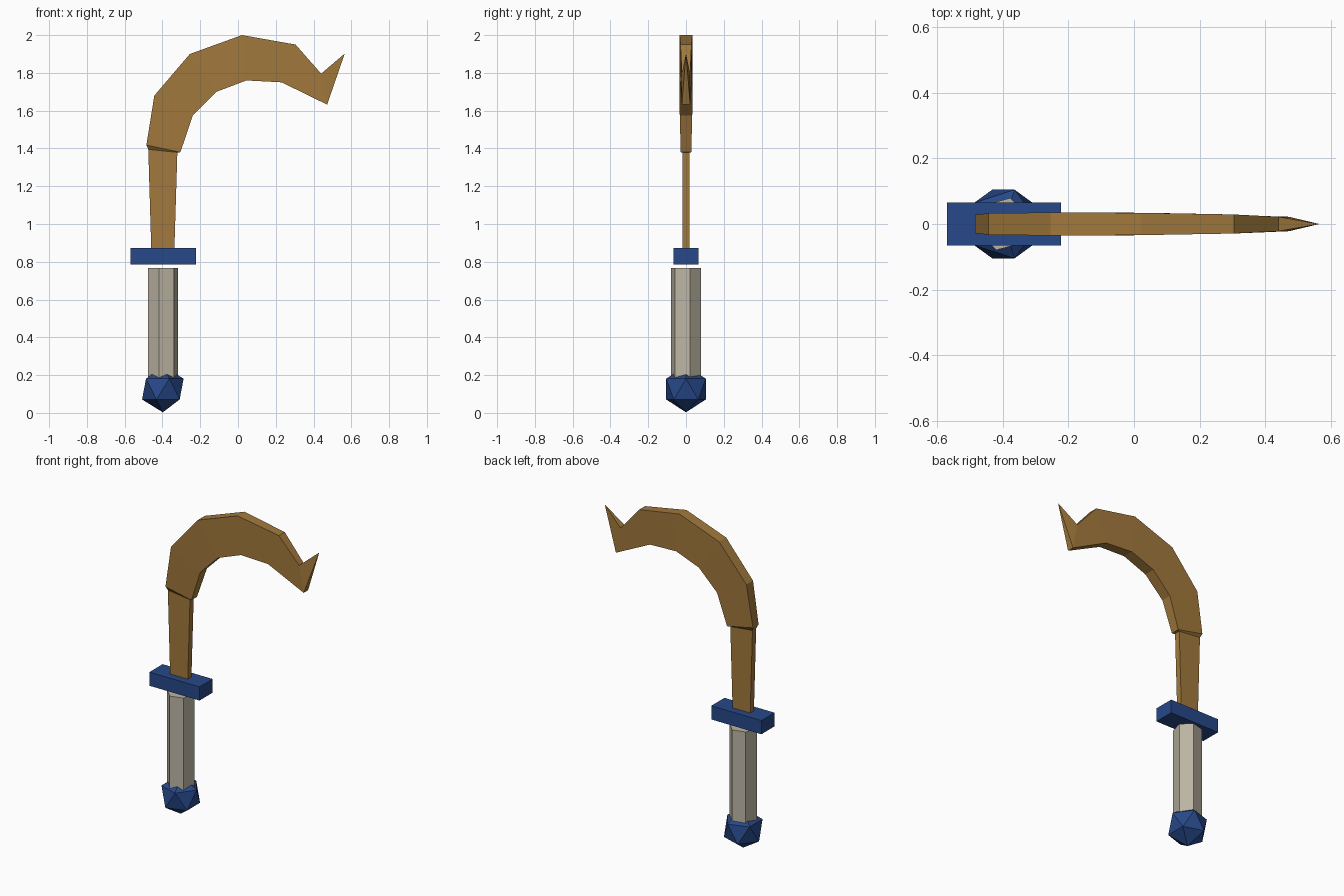
import bpy, bmesh
from mathutils import Matrix, Vector
from math import radians

cube = bpy.data.objects.get("Cube")
if cube:
    bpy.data.objects.remove(cube, do_unlink=True)


def material(name, rgb):
    m = bpy.data.materials.new(name)
    m.use_nodes = True
    m.diffuse_color = (*rgb, 1)
    m.node_tree.nodes["Principled BSDF"].inputs["Base Color"].default_value = (*rgb, 1)
    return m


bronze = material("bronze", (0.36, 0.19, 0.045))
blue = material("deep blue", (0.02, 0.065, 0.25))
grey = material("warm grey", (0.50, 0.46, 0.365))
AXIS = -0.398  # x of the grip's centre line


def finish(name, bm, mat):
    bmesh.ops.recalc_face_normals(bm, faces=bm.faces)
    mesh = bpy.data.meshes.new(name)
    bm.to_mesh(mesh)
    bm.free()
    mesh.materials.append(mat)
    obj = bpy.data.objects.new(name, mesh)
    bpy.context.collection.objects.link(obj)
    return obj


# Pommel: icosahedron around the foot of the grip
bm = bmesh.new()
bmesh.ops.create_icosphere(bm, subdivisions=1, radius=0.123,
                           matrix=Matrix.Translation((AXIS, 0, 0.126)))
finish("pommel", bm, blue)

# Grip: slightly turned hexagonal prism
bm = bmesh.new()
bmesh.ops.create_cone(bm, cap_ends=True, segments=6, radius1=0.082, radius2=0.082, depth=0.64,
                      matrix=Matrix.Translation((AXIS, 0, 0.447)) @ Matrix.Rotation(radians(15), 4, "Z"))
grip = finish("grip", bm, grey)
# Align the first corner to 15 degrees whatever the primitive's start angle
corner = max(grip.data.vertices, key=lambda v: v.co.x).co - Vector((AXIS, 0, 0))
if corner.y < 0:
    for v in grip.data.vertices:
        v.co.y = -v.co.y

# Guard: flat crossbar
bm = bmesh.new()
bmesh.ops.create_cube(bm, size=1, matrix=Matrix.Translation((-0.396, 0, 0.829))
                      @ Matrix.Diagonal((0.348, 0.13, 0.086, 1)))
finish("guard", bm, blue)

# Blade: cross-sections (outer xz, inner xz, half thickness) joined up to a point
sections = [
    ((-0.459, 0.86), (-0.337, 0.86), 0.0185),
    ((-0.475, 1.395), (-0.321, 1.379), 0.0185),
    ((-0.485, 1.418), (-0.305, 1.38), 0.028),
    ((-0.443, 1.68), (-0.239, 1.575), 0.033),
    ((-0.255, 1.90), (-0.114, 1.70), 0.035),
    ((0.021, 2.0), (0.045, 1.76), 0.034),
    ((0.305, 1.95), (0.231, 1.75), 0.029),
    ((0.44, 1.796), (0.472, 1.632), 0.022),
]
bm = bmesh.new()
rings = []
for (ox, oz), (ix, iz), t in sections:
    rings.append([bm.verts.new(p) for p in
                  ((ox, -t, oz), (ix, -t, iz), (ix, t, iz), (ox, t, oz))])
bm.faces.new(rings[0])
for a, b in zip(rings, rings[1:]):
    for i in range(4):
        j = (i + 1) % 4
        bm.faces.new((a[i], a[j], b[j], b[i]))
tip = bm.verts.new((0.565, 0, 1.902))
for i in range(4):
    bm.faces.new((rings[-1][i], rings[-1][(i + 1) % 4], tip))
finish("blade", bm, bronze)
